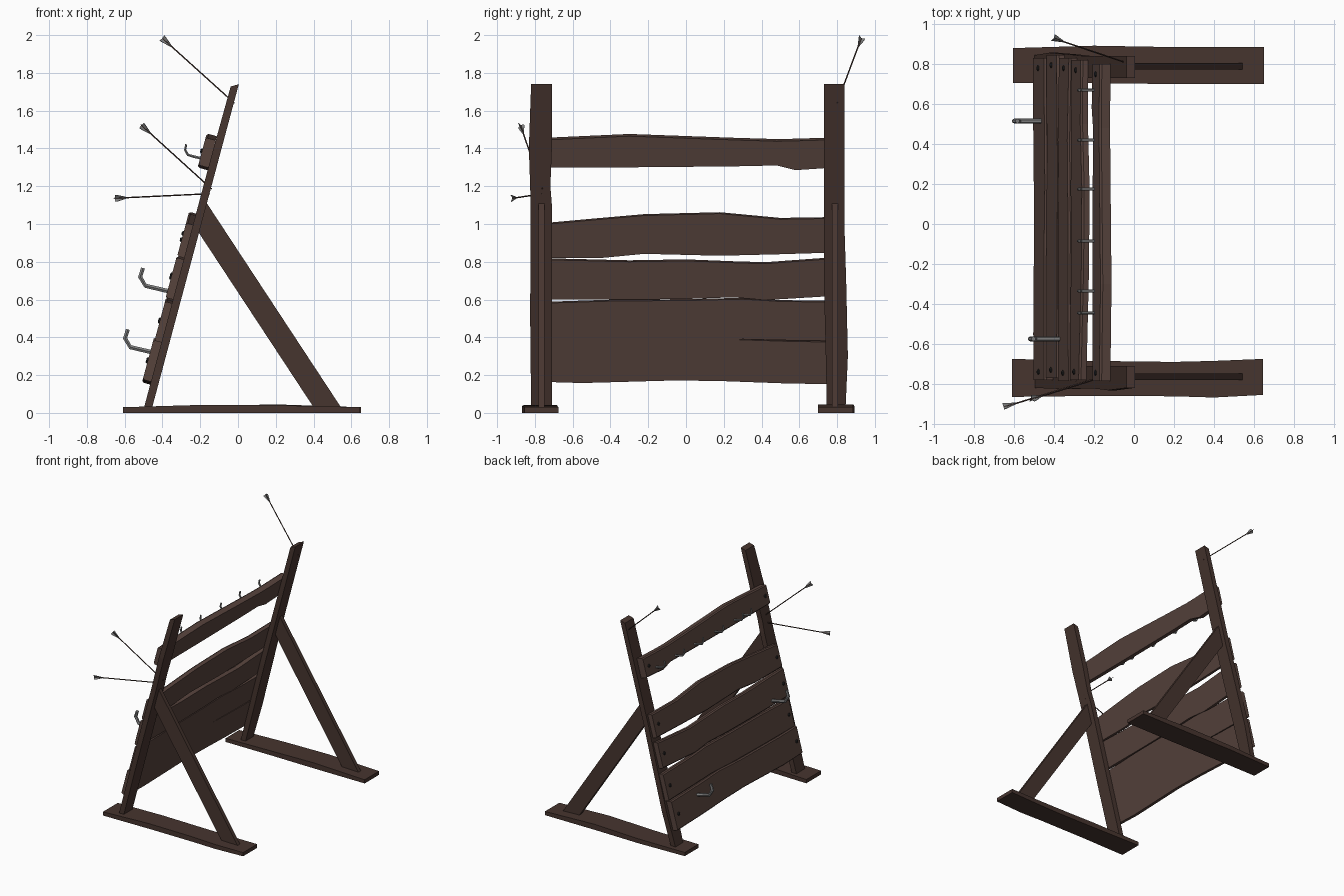
import bpy, bmesh, math
from mathutils import Vector, Matrix

if "Cube" in bpy.data.objects:
    bpy.data.objects.remove(bpy.data.objects["Cube"])

TILT = math.radians(15)
N = Vector((-math.cos(TILT), 0, math.sin(TILT)))   # outward from the rack face


def material(name, col):
    m = bpy.data.materials.new(name)
    m.diffuse_color = (*col, 1)
    m.use_nodes = True
    m.node_tree.nodes["Principled BSDF"].inputs["Base Color"].default_value = m.diffuse_color
    return m


PLANK = material("plank_wood", (0.095, 0.056, 0.046))
POST = material("post_wood", (0.062, 0.035, 0.028))
DARK = material("nail_iron", (0.02, 0.02, 0.02))
STEEL = material("hook_steel", (0.22, 0.22, 0.22))


def make(name, bm, mat):
    bmesh.ops.recalc_face_normals(bm, faces=bm.faces)
    me = bpy.data.meshes.new(name)
    bm.to_mesh(me)
    bm.free()
    me.materials.append(mat)
    ob = bpy.data.objects.new(name, me)
    bpy.context.collection.objects.link(ob)
    return ob


def loft(name, rings, mat):
    """Skin a row of equal-sized rings and cap both ends."""
    bm = bmesh.new()
    vs = [[bm.verts.new(p) for p in r] for r in rings]
    n = len(vs[0])
    for a, b in zip(vs, vs[1:]):
        for i in range(n):
            j = (i + 1) % n
            bm.faces.new((a[i], a[j], b[j], b[i]))
    bm.faces.new(vs[0])
    bm.faces.new(vs[-1])
    return make(name, bm, mat)


def tube(name, path, radii, mat, sides=6):
    pts = [Vector(p) for p in path]
    rings = []
    for i, p in enumerate(pts):
        t = (pts[min(i + 1, len(pts) - 1)] - pts[max(i - 1, 0)]).normalized()
        u = t.cross(Vector((0, 1, 0))).normalized()
        w = t.cross(u)
        angs = [2 * math.pi * (k + 0.5) / sides for k in range(sides)]
        rings.append([p + radii[i] * (u * math.cos(a) + w * math.sin(a)) for a in angs])
    return loft(name, rings, mat)


def front_x(z):
    return -0.497 + 0.268 * (z - 0.03)


# feet: (x, y inner, y outer, top z)
for side, rows in {
    "right": [(-0.605, .705, .88, .03), (-0.2, .705, .892, .036), (0.2, .70, .885, .045), (0.65, .70, .885, .03)],
    "left": [(-0.61, -.675, -.865, .03), (-0.2, -.685, -.86, .042), (0.2, -.69, -.862, .04),
             (0.4, -.685, -.868, .036), (0.645, -.675, -.855, .03)],
}.items():
    loft(side + "_foot", [[(x, a, 0), (x, b, 0), (x, b, t), (x, a, t)] for x, a, b, t in rows], POST)

# leaning posts: (z, y inner, y outer)
for side, rows in {
    "right": [(.03, .745, .845), (.3, .74, .857), (.7, .73, .848), (.95, .73, .84), (1.74, .73, .84)],
    "left": [(.03, -.71, -.82), (.5, -.71, -.825), (1.1, -.71, -.823), (1.2, -.718, -.825),
             (1.4, -.71, -.832), (1.74, -.71, -.82)],
}.items():
    rings = []
    for z, a, b in rows:
        x = front_x(z)
        lift = -0.012 if z > 1.7 else 0
        rings.append([(x, a, z + lift), (x, b, z + lift), (x + .043, b, z), (x + .043, a, z)])
    loft(side + "_post", rings, POST)

# diagonal braces
for side, y in (("right", .79), ("left", -.765)):
    prof = [(-.175, 1.125), (-.215, .965), (.40, .03), (.545, .03)]
    loft(side + "_brace", [[(x, y + d, z) for x, z in prof] for d in (-.016, .016)], POST)

# wavy planks: thickness, then stations (y, bottom z, top z)
planks = [
    (.045, [(-.78, .165, .375), (-.55, .158, .372), (-.05, .172, .378), (.2, .168, .39), (.5, .157, .38), (.83, .15, .373)]),
    (.038, [(-.77, .37, .58), (-.4, .372, .592), (0, .378, .595), (.3, .39, .602), (.5, .385, .59), (.845, .38, .585)]),
    (.04, [(-.785, .60, .812), (-.3, .60, .80), (0, .603, .805), (.25, .612, .795), (.42, .597, .79), (.83, .622, .82)]),
    (.038, [(-.78, .82, .995), (-.45, .82, 1.025), (-.22, .842, 1.045), (.18, .832, 1.055), (.5, .84, 1.025), (.82, .85, 1.03)]),
    (.055, [(-.785, 1.298, 1.443), (-.3, 1.30, 1.465), (.25, 1.305, 1.445), (.48, 1.31, 1.438), (.58, 1.285, 1.44), (.80, 1.30, 1.447)]),
]
for i, (t, rows) in enumerate(planks):
    rings = []
    for y, lo, hi in rows:
        a, b = Vector((front_x(lo), y, lo)), Vector((front_x(hi), y, hi))
        up = (b - a).normalized() * .008
        rings.append([a, a + N * (t - .01), a + N * t + up, b + N * t - up, b + N * (t - .01), b])
    loft("top_rail" if i == 4 else f"plank_{i + 1}", rings, PLANK)
    # one nail head at each end
    for k, (y, lo, hi) in enumerate((rows[0], rows[-1])):
        z = (lo + hi) / 2
        p = Vector((front_x(z), y + (.04, -.05)[k], z))
        tube(f"nail_{i + 1}_{k + 1}", [p + N * (t - .01), p + N * (t + .004), p + N * (t + .009)],
             [.014, .014, .008], DARK)

# small hooks on the top rail
for i, y in enumerate((.67, .42, .175, -.085, -.335, -.445)):
    path = [(-.19, y, 1.347), (-.235, y, 1.357), (-.265, y, 1.366), (-.28, y, 1.392), (-.274, y, 1.422)]
    tube(f"small_hook_{i + 1}", path, [.008, .008, .008, .007, .006], STEEL)

# two large hooks
for i, (x, y, z) in enumerate(((-.45, .515, .32), (-.37, -.575, .645))):
    path = [(x + .02, y, z - .005), (x - .12, y, z + .028), (x - .148, y, z + .075), (x - .133, y, z + .122)]
    tube(f"large_hook_{i + 1}", path, [.013, .013, .013, .012], STEEL)

# arrows stuck in the posts: tip, tail
arrows = [((-.02, .80, 1.64), (-.40, .928, 1.983)),
          ((-.14, -.76, 1.185), (-.512, -.877, 1.523)),
          ((-.15, -.76, 1.16), (-.652, -.917, 1.136))]
for i, (tip, tail) in enumerate(arrows):
    tip, tail = Vector(tip), Vector(tail)
    tube(f"arrow_shaft_{i + 1}", [tip, tail], [.004, .004], DARK if i > 9 else POST, 5)
    d = (tail - tip).normalized()
    u = d.cross(Vector((0, 1, 0))).normalized()
    bm = bmesh.new()
    for k in range(3):
        r = Matrix.Rotation(2 * math.pi * k / 3 + .5, 3, d) @ u
        w = d.cross(r) * .0015
        shape = [tail - d * .08, tail - d * .012 + r * .019, tail + r * .021, tail]
        front = [bm.verts.new(p + w) for p in shape]
        back = [bm.verts.new(p - w) for p in shape]
        bm.faces.new(front)
        bm.faces.new(back[::-1])
        for a in range(4):
            b = (a + 1) % 4
            bm.faces.new((front[a], back[a], back[b], front[b]))
    make(f"arrow_fletching_{i + 1}", bm, STEEL)
